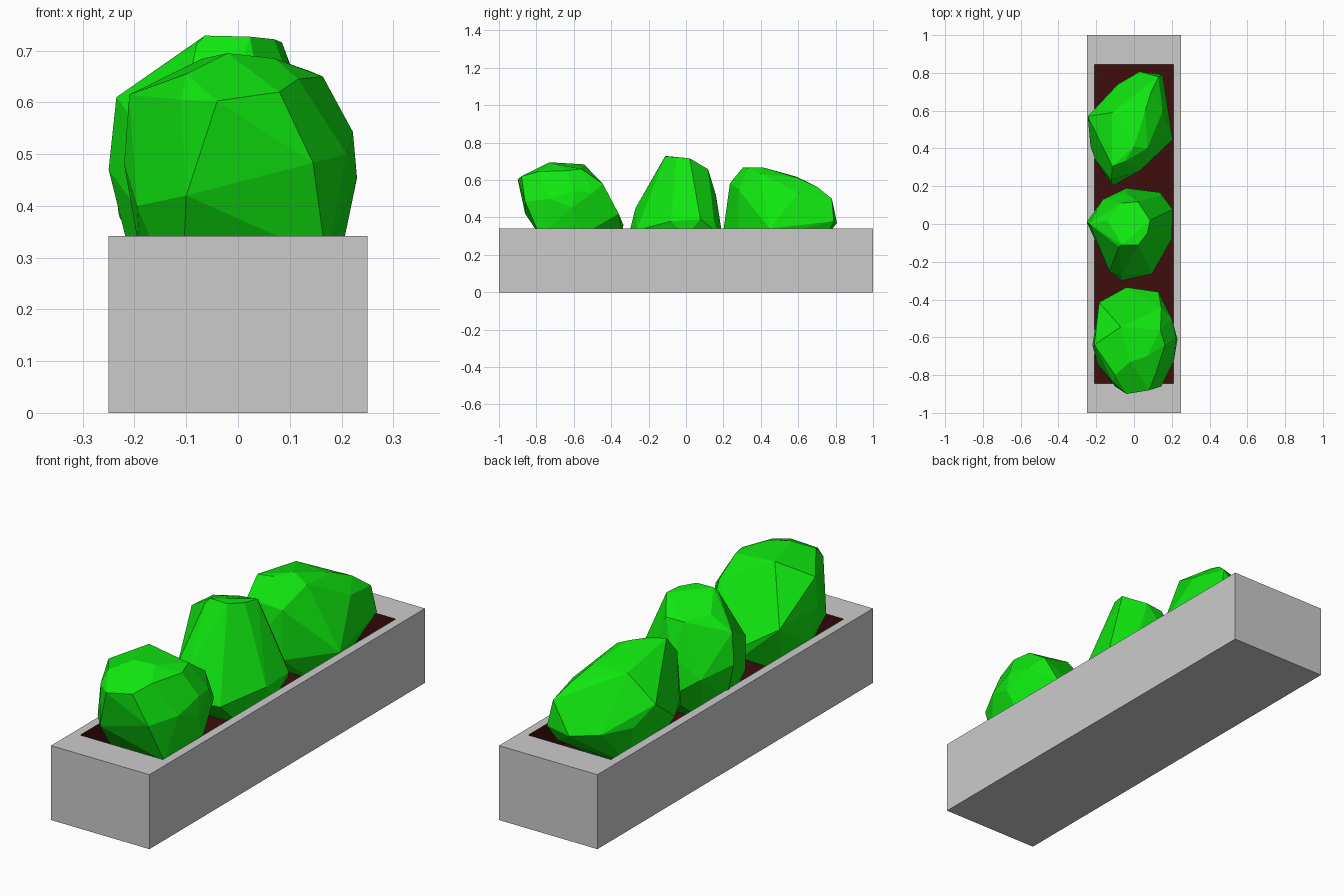
import bpy, bmesh


def material(name, color):
    m = bpy.data.materials.new(name)
    m.diffuse_color = color
    return m


def finish(name, bm, *mats):
    bmesh.ops.recalc_face_normals(bm, faces=bm.faces[:])
    me = bpy.data.meshes.new(name)
    bm.to_mesh(me)
    bm.free()
    for m in mats:
        me.materials.append(m)
    ob = bpy.data.objects.new(name, me)
    bpy.context.collection.objects.link(ob)
    return ob


def bush(name, center, points):
    # faceted bush: convex hull of corner points plus a narrower foot in the pit
    cx, cy = center
    foot = [(cx + dx, cy + dy, FLOOR - 0.01)
            for dx, dy in ((-0.11, -0.08), (0.11, -0.08), (0.11, 0.08), (-0.11, 0.08))]
    bm = bmesh.new()
    for p in points + foot:
        bm.verts.new(p)
    bmesh.ops.convex_hull(bm, input=bm.verts[:])
    loose = [v for v in bm.verts if not v.link_faces]
    bmesh.ops.delete(bm, geom=loose, context='VERTS')
    bmesh.ops.dissolve_limit(bm, angle_limit=0.1, verts=bm.verts[:], edges=bm.edges[:])
    return finish(name, bm, green)


green = material("leaf_green", (0.005, 0.8, 0.005, 1))
brown = material("soil_brown", (0.05, 0.004, 0.004, 1))
grey = material("planter_grey", (0.8, 0.8, 0.8, 1))

# Planter: box with a flat rim and a sunken soil-coloured pit
H, FLOOR, RX, RY = 0.342, 0.2, 0.21, 0.845
bm = bmesh.new()
bmesh.ops.create_cube(bm, size=1)
for v in bm.verts:
    v.co = (v.co.x * 0.5, v.co.y * 2, H if v.co.z > 0 else 0)
pit = max(bm.faces, key=lambda f: f.calc_center_median().z)
bmesh.ops.inset_region(bm, faces=[pit], thickness=0.04)
for v in pit.verts:
    v.co = (RX if v.co.x > 0 else -RX, RY if v.co.y > 0 else -RY, H)
bmesh.ops.inset_region(bm, faces=[pit], thickness=0.0001)
for v in pit.verts:
    v.co = (RX if v.co.x > 0 else -RX, RY if v.co.y > 0 else -RY, FLOOR)
pit.material_index = 1
for e in pit.edges:
    for f in e.link_faces:
        f.material_index = 1
finish("planter", bm, grey, brown)

# Front bush
bush("front_bush", (0.0, -0.62), [
    (-0.02, -0.73, 0.695), (0.07, -0.70, 0.685), (-0.07, -0.545, 0.684),
    (0.14, -0.56, 0.66), (0.164, -0.64, 0.65), (-0.10, -0.80, 0.655),
    (0.116, -0.79, 0.645), (-0.11, -0.84, 0.605), (-0.04, -0.90, 0.603),
    (0.08, -0.88, 0.62), (0.145, -0.86, 0.483), (-0.10, -0.86, 0.42),
    (-0.21, -0.64, 0.615), (-0.22, -0.64, 0.48), (-0.195, -0.74, 0.40),
    (0.222, -0.60, 0.543), (0.23, -0.61, 0.454), (0.21, -0.73, 0.50),
    (0.20, -0.50, 0.53), (0.145, -0.445, 0.58), (-0.185, -0.415, 0.45),
    (-0.04, -0.335, 0.36), (0.13, -0.36, 0.42), (-0.10, -0.79, 0.31),
    (0.17, -0.78, 0.30), (-0.19, -0.62, 0.31), (0.20, -0.55, 0.31),
    (-0.04, -0.34, 0.31)])

# Middle bush
bush("middle_bush", (-0.01, -0.04), [
    (-0.064, -0.11, 0.729), (0.023, -0.11, 0.727), (0.085, 0.02, 0.716),
    (0.07, -0.05, 0.722), (-0.08, -0.12, 0.712), (-0.14, 0.02, 0.675),
    (-0.07, 0.11, 0.655), (0.02, 0.118, 0.658), (0.10, 0.0, 0.67),
    (-0.235, 0.0, 0.61), (-0.25, 0.01, 0.47), (-0.22, -0.055, 0.45),
    (-0.13, -0.25, 0.47), (-0.065, -0.27, 0.45), (-0.065, -0.30, 0.33),
    (0.095, -0.265, 0.33), (0.20, -0.08, 0.38), (0.205, 0.077, 0.39),
    (0.14, 0.15, 0.38), (-0.04, 0.16, 0.52), (-0.04, 0.19, 0.33),
    (0.14, 0.167, 0.32), (-0.165, 0.13, 0.42), (-0.21, 0.0, 0.31),
    (0.19, 0.0, 0.30), (-0.14, -0.23, 0.32)])

# Back bush
bush("back_bush", (-0.01, 0.5), [
    (-0.115, 0.305, 0.668), (-0.05, 0.33, 0.665), (0.0, 0.41, 0.668),
    (0.07, 0.40, 0.633), (-0.117, 0.59, 0.618), (0.06, 0.60, 0.61),
    (0.09, 0.70, 0.565), (-0.12, 0.235, 0.583), (0.03, 0.28, 0.55),
    (0.153, 0.60, 0.53), (0.13, 0.78, 0.50), (0.153, 0.79, 0.38),
    (0.03, 0.807, 0.37), (-0.115, 0.20, 0.33), (-0.205, 0.34, 0.42),
    (-0.23, 0.41, 0.38), (-0.245, 0.57, 0.50), (-0.18, 0.64, 0.40),
    (-0.085, 0.74, 0.38), (0.205, 0.447, 0.34), (0.03, 0.28, 0.32),
    (-0.19, 0.45, 0.31), (0.12, 0.76, 0.31), (0.19, 0.45, 0.30)])
